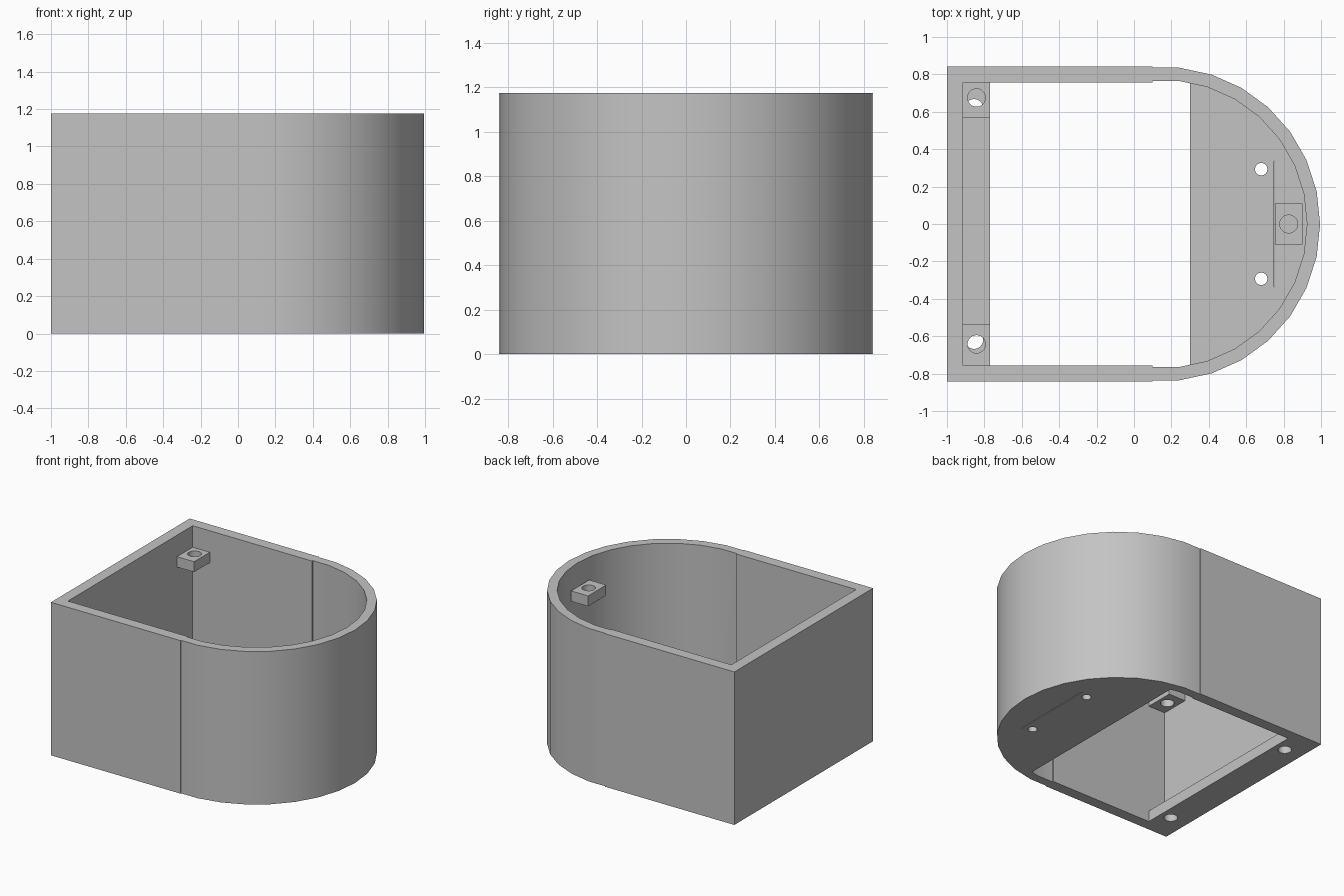
import bpy, bmesh
from math import radians, cos, sin

cube = bpy.data.objects.get("Cube")
if cube:
    bpy.data.objects.remove(cube, do_unlink=True)

HEIGHT = 1.175
FLOOR = 0.085
SEAM_X = 0.1
ARC_X = 0.155

grey = bpy.data.materials.new("plain grey")
grey.use_nodes = True
grey.diffuse_color = (0.55, 0.55, 0.55, 1)
grey.node_tree.nodes["Principled BSDF"].inputs["Base Color"].default_value = grey.diffuse_color


def prism(name, outline, z0, z1):
    """Extrude a counter-clockwise xy outline from z0 to z1."""
    bm = bmesh.new()
    base = bm.faces.new([bm.verts.new((x, y, z0)) for x, y in outline])
    top = bmesh.ops.extrude_face_region(bm, geom=[base])["geom"]
    verts = [v for v in top if isinstance(v, bmesh.types.BMVert)]
    bmesh.ops.translate(bm, verts=verts, vec=(0, 0, z1 - z0))
    bmesh.ops.recalc_face_normals(bm, faces=bm.faces)
    mesh = bpy.data.meshes.new(name)
    bm.to_mesh(mesh)
    bm.free()
    mesh.materials.append(grey)
    obj = bpy.data.objects.new(name, mesh)
    bpy.context.collection.objects.link(obj)
    return obj


def rect(x0, x1, y0, y1):
    return [(x0, y0), (x1, y0), (x1, y1), (x0, y1)]


def circle(x, y, r, n=24):
    return [(x + r * cos(radians(360 * i / n)), y + r * sin(radians(360 * i / n))) for i in range(n)]


def d_outline(back_x, half_width, radius):
    """Square end on -x, faceted round end on +x, small step at the seam."""
    arc = [(ARC_X + radius * cos(radians(a)), radius * sin(radians(a))) for a in range(-84, 85, 12)]
    seam_y = arc[-1][1]
    return ([(back_x, -half_width), (SEAM_X, -half_width), (SEAM_X, -seam_y)] + arc
            + [(SEAM_X, seam_y), (SEAM_X, half_width), (back_x, half_width)])


def cut(obj, outline, z0, z1):
    cutter = prism("cutter", outline, z0, z1)
    cutter.hide_render = True
    mod = obj.modifiers.new("cut", "BOOLEAN")
    mod.operation = "DIFFERENCE"
    mod.solver = "EXACT"
    mod.object = cutter
    bpy.context.view_layer.objects.active = obj
    bpy.ops.object.modifier_apply(modifier=mod.name)
    bpy.data.objects.remove(cutter, do_unlink=True)


def smooth(obj):
    bpy.ops.object.select_all(action="DESELECT")
    obj.select_set(True)
    bpy.context.view_layer.objects.active = obj
    bpy.ops.object.shade_smooth_by_angle(angle=radians(30))


# Housing: hollow shell with a floor
housing = prism("housing", d_outline(-1, 0.842, 0.84), 0, HEIGHT)
inner = d_outline(-0.915, 0.757, 0.77)
cut(housing, inner, FLOOR, HEIGHT + 0.1)

# Large floor opening, following the inner walls
edge_x, edge_y = 0.3, 0.752
opening = [(max(x, -0.77), y) for x, y in inner if x < edge_x]
half = len(opening) // 2
opening = opening[:half] + [(edge_x, -edge_y), (edge_x, edge_y)] + opening[half:]
cut(housing, opening, -0.1, FLOOR + 0.05)

# Floor holes and the thin slot
for side in (-1, 1):
    cut(housing, circle(-0.855, side * 0.62, 0.048), -0.1, FLOOR + 0.05)
    cut(housing, circle(0.68, side * 0.293, 0.033), -0.1, FLOOR + 0.05)
cut(housing, rect(0.748, 0.752, -0.337, 0.337), -0.1, FLOOR + 0.05)
smooth(housing)

# Screw blocks near the rim, each with a through hole
blocks = {
    "left_corner_block": (rect(-0.915, -0.77, 0.567, 0.757), (-0.842, 0.675)),
    "right_corner_block": (rect(-0.915, -0.77, -0.757, -0.535), (-0.842, -0.642)),
    "round_end_block": (rect(0.755, 0.9, -0.11, 0.11), (0.827, 0)),
}
for name, (outline, hole) in blocks.items():
    block = prism(name, outline, 0.93, 1.01)
    cut(block, circle(*hole, 0.048), 0.8, 1.1)
    smooth(block)
